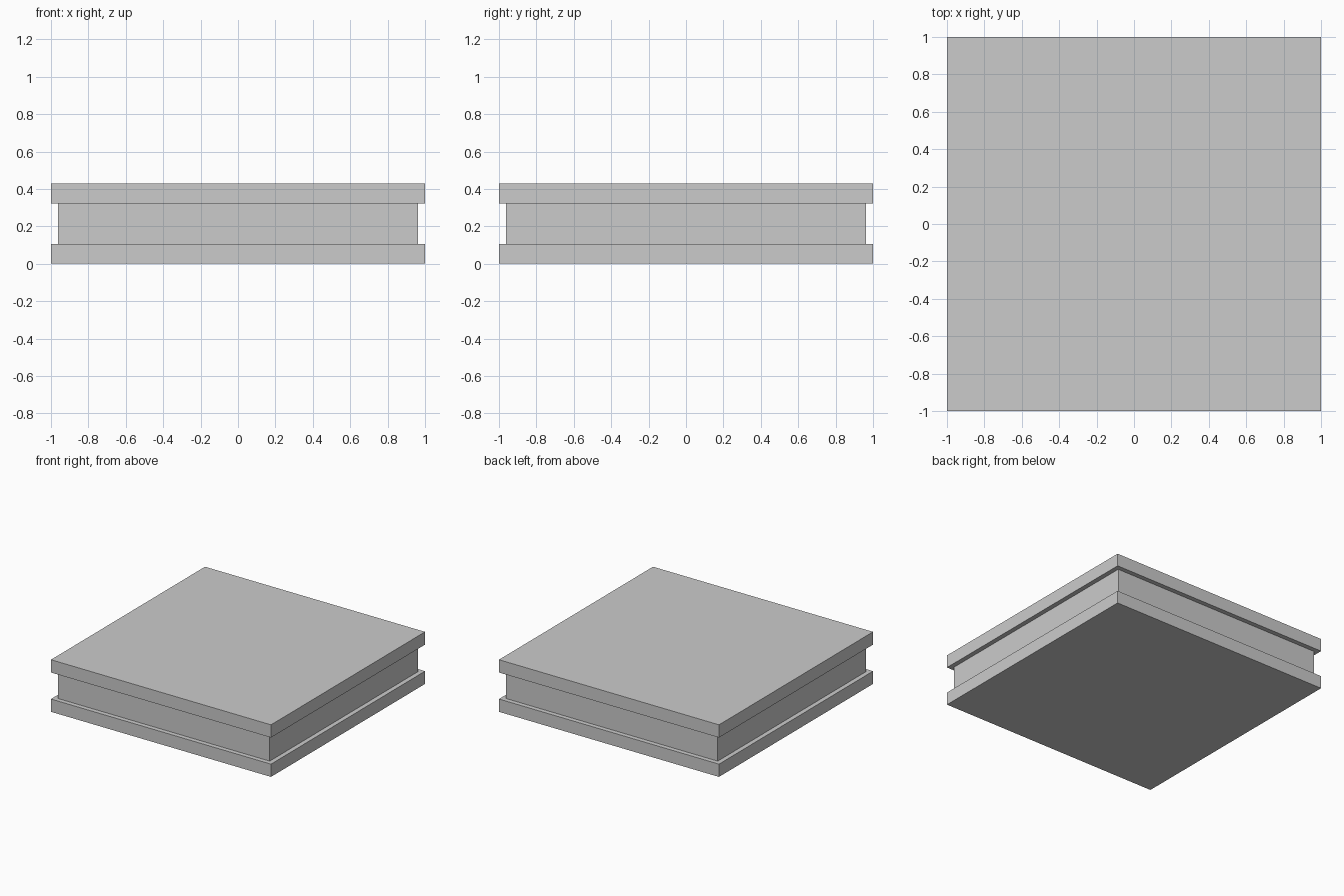
import bpy
import bmesh

if "Cube" in bpy.data.objects:
    bpy.data.objects.remove(bpy.data.objects["Cube"])

# Stepped side profile: (half width, height), bottom to top
PROFILE = [
    (1.0, 0.0), (1.0, 0.105),        # lower slab
    (0.962, 0.105), (0.962, 0.323),  # recessed core
    (1.0, 0.323), (1.0, 0.428),      # upper slab
]
CORNERS = [(-1, -1), (1, -1), (1, 1), (-1, 1)]

bm = bmesh.new()
rings = [[bm.verts.new((sx * w, sy * w, z)) for sx, sy in CORNERS]
         for w, z in PROFILE]

# Side walls and ledges
for low, high in zip(rings, rings[1:]):
    for i in range(4):
        j = (i + 1) % 4
        bm.faces.new((low[i], low[j], high[j], high[i]))

# Bottom and top caps
bm.faces.new(rings[0][::-1])
bm.faces.new(rings[-1])
bmesh.ops.recalc_face_normals(bm, faces=bm.faces)

mesh = bpy.data.meshes.new("grooved_plinth")
bm.to_mesh(mesh)
bm.free()
plinth = bpy.data.objects.new("grooved_plinth", mesh)
bpy.context.collection.objects.link(plinth)
